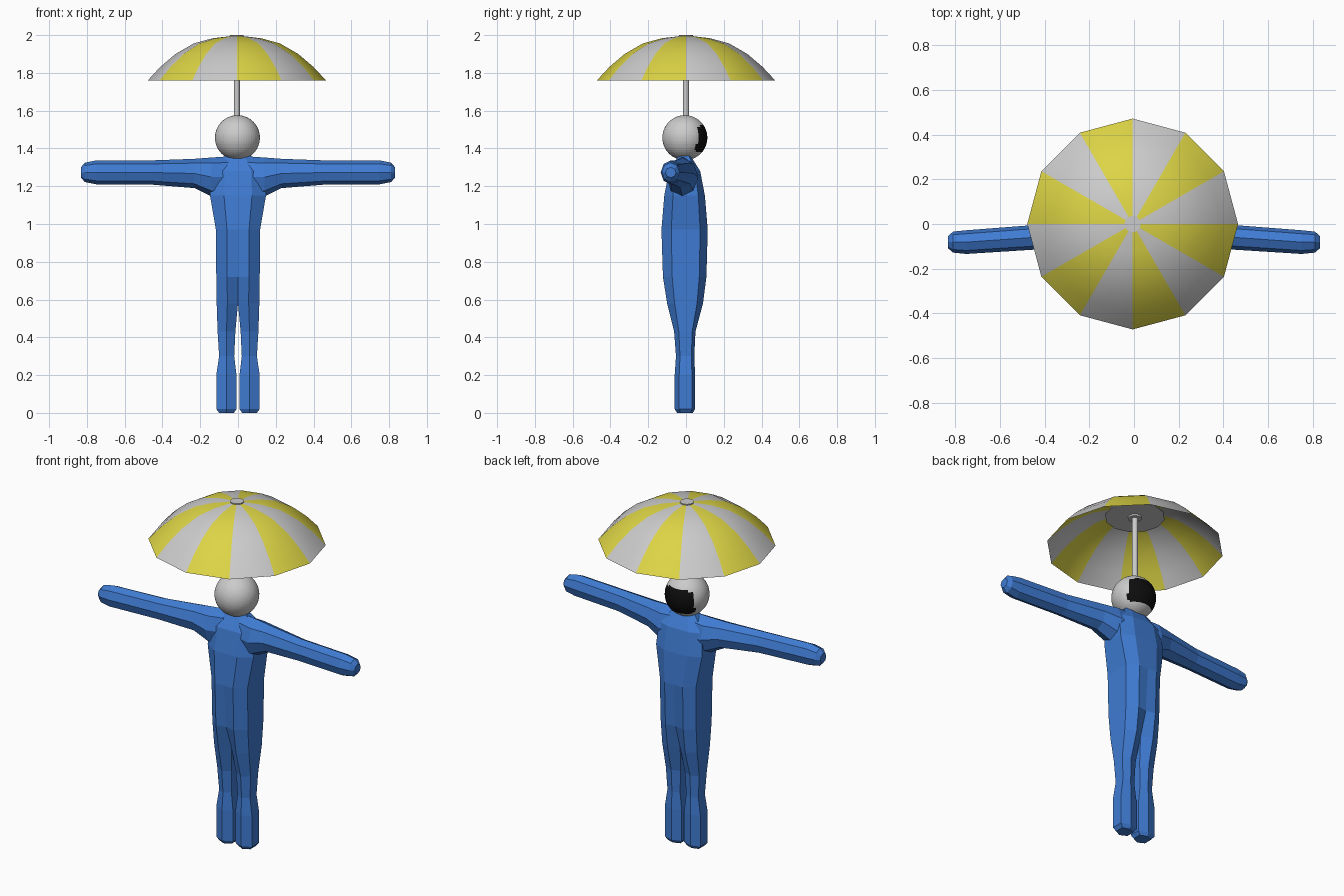
import bpy, bmesh, math

if "Cube" in bpy.data.objects:
    bpy.data.objects.remove(bpy.data.objects["Cube"])


def material(name, color):
    m = bpy.data.materials.new(name)
    m.diffuse_color = color
    m.use_nodes = True
    m.node_tree.nodes["Principled BSDF"].inputs["Base Color"].default_value = m.diffuse_color
    return m


blue = material("blue", (0.05, 0.2, 0.65, 1))
yellow = material("yellow", (0.72, 0.66, 0.06, 1))
grey = material("grey", (0.55, 0.55, 0.55, 1))
black = material("black", (0.004, 0.004, 0.004, 1))


def finish(bm, name, mats=(), mirror=False):
    bmesh.ops.recalc_face_normals(bm, faces=bm.faces)
    mesh = bpy.data.meshes.new(name)
    bm.to_mesh(mesh)
    bm.free()
    ob = bpy.data.objects.new(name, mesh)
    bpy.context.collection.objects.link(ob)
    for m in mats:
        mesh.materials.append(m)
    if mirror:
        ob.modifiers.new("mirror", 'MIRROR')
    return ob


def loft(rings, name, mats):
    """Skin closed rings of points, cap both ends, mirror across x."""
    bm = bmesh.new()
    loops = [[bm.verts.new(p) for p in ring] for ring in rings]
    n = len(loops[0])
    for a, b in zip(loops, loops[1:]):
        for i in range(n):
            j = (i + 1) % n
            bm.faces.new((a[i], a[j], b[j], b[i]))
    bm.faces.new(loops[0])
    bm.faces.new(loops[-1])
    return finish(bm, name, mats, True)


# Legs and torso: one half, from foot to shoulder
# z, inner x, outer x, front y, back y, depth of the inner edge
body = [
    (0.0, .022, .10, -.048, .036, .6),
    (.02, .008, .115, -.06, .048, .6),
    (.20, .008, .115, -.06, .048, .6),
    (.30, .02, .10, -.053, .044, .6),
    (.43, .014, .108, -.063, .05, .6),
    (.58, 0, .113, -.10, .09, .6),
    (.72, 0, .115, -.122, .108, .9),
    (.97, 0, .117, -.13, .115, 1),
    (1.15, 0, .148, -.115, .10, 1),
    (1.28, 0, .14, -.09, .075, 1),
    (1.36, 0, .07, -.04, .025, 1),
]
rings = []
for z, x0, x1, y0, y1, a in body:
    xm = (x0 + x1) / 2
    rings.append([(x0, y0 * a, z), (xm, y0, z), (x1, y0 * .6, z),
                  (x1, y1 * .65, z), (xm, y1, z), (x0, y1 * a, z)])
loft(rings, "torso_and_legs", [blue])

# Arms: octagonal sections going outwards
# x, centre y, half depth, bottom z, top z
arm = [
    (.05, -.015, .07, 1.14, 1.358),
    (.14, -.02, .085, 1.145, 1.352),
    (.23, -.03, .07, 1.19, 1.345),
    (.45, -.06, .055, 1.208, 1.337),
    (.75, -.081, .053, 1.21, 1.337),
    (.81, -.081, .047, 1.222, 1.325),
    (.832, -.081, .028, 1.245, 1.30),
]
rings = []
for x, yc, h, z0, z1 in arm:
    ring = []
    for i in range(8):
        t = i * math.tau / 8
        ring.append((x, yc + h * math.cos(t),
                     (z0 + z1) / 2 + (z1 - z0) / 2 * math.sin(t)))
    rings.append(ring)
loft(rings, "arms", [blue])

# Head with a dark rounded patch at the back
R = 0.119
bm = bmesh.new()
bmesh.ops.create_uvsphere(bm, u_segments=48, v_segments=32, radius=R)
for f in bm.faces:
    c = f.calc_center_median() / R
    if c.y > 0 and (c.x / .8) ** 4 + ((c.z + .06) / .6) ** 4 < 1:
        f.material_index = 1
head = finish(bm, "head", [grey, black])
head.location = (-.003, -.006, 1.457)

# Umbrella canopy: twelve striped wedges
CX, CY = -.006, 0.0
profile = [(.472, 1.76), (.405, 1.832), (.325, 1.9), (.228, 1.956),
           (.13, 1.983), (.03, 1.995)]
bm = bmesh.new()
loops = [[bm.verts.new((r * math.cos(i * math.tau / 12),
                        r * math.sin(i * math.tau / 12), z))
          for i in range(12)] for r, z in profile]
for a, b in zip(loops, loops[1:]):
    for i in range(12):
        j = (i + 1) % 12
        f = bm.faces.new((a[i], a[j], b[j], b[i]))
        f.material_index = i % 2
        f.smooth = True
canopy = finish(bm, "umbrella_canopy", [grey, yellow])
canopy.location = (CX, CY, 0)


def cylinder(name, r, z0, z1, n=24):
    bpy.ops.mesh.primitive_cylinder_add(vertices=n, radius=r, depth=z1 - z0,
                                        location=(CX, CY, (z0 + z1) / 2))
    ob = bpy.context.object
    ob.name = name
    ob.data.materials.append(grey)
    bpy.ops.object.shade_smooth_by_angle()


# Pole, top cap and the disc under the canopy
cylinder("umbrella_pole", .016, 1.55, 1.96, 16)
cylinder("umbrella_cap", .036, 1.94, 2.0)
cylinder("umbrella_inner_disc", .16, 1.95, 1.956, 12)
